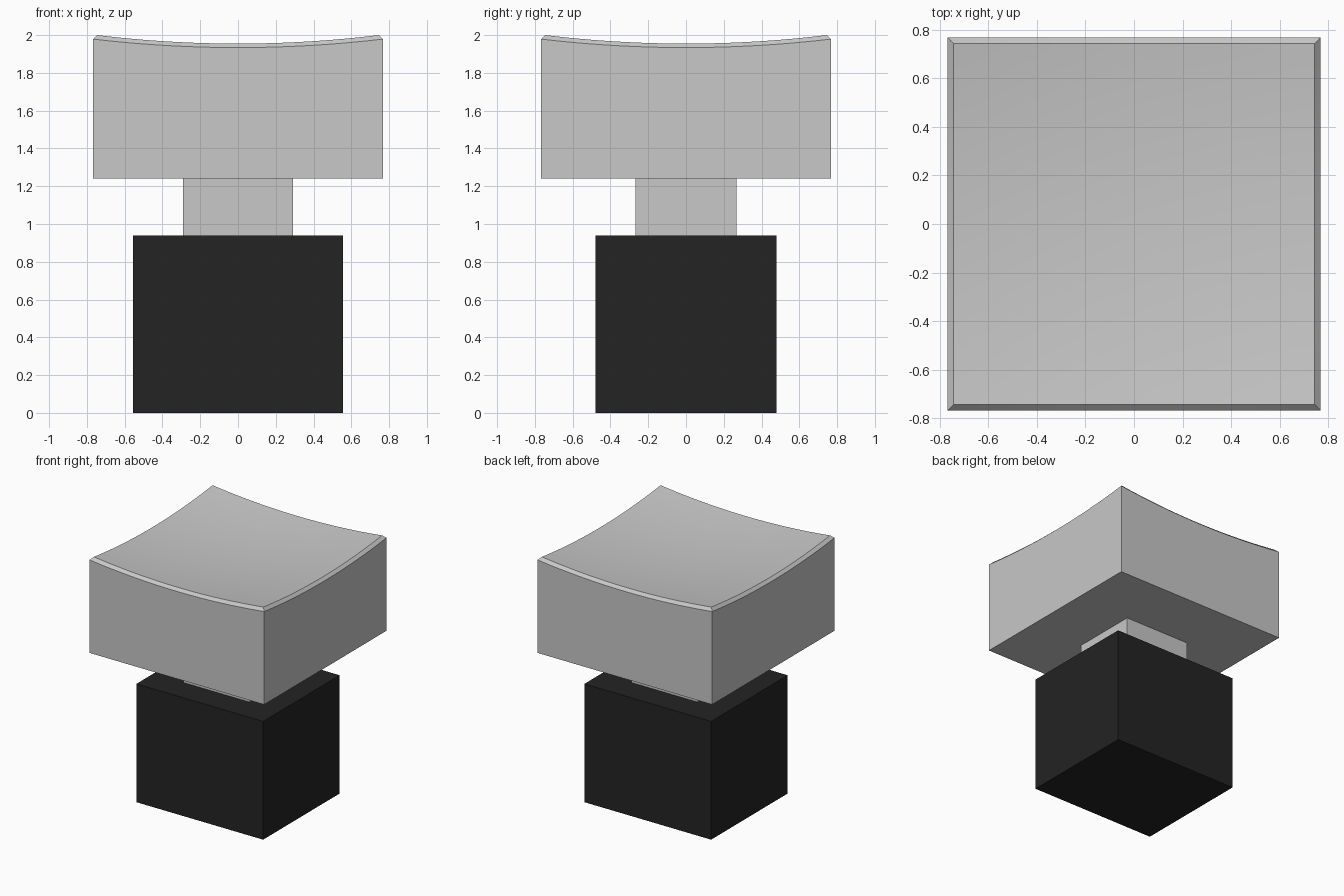
import bpy, bmesh, math

cube = bpy.data.objects.get("Cube")
if cube:
    bpy.data.objects.remove(cube, do_unlink=True)


def material(name, value):
    m = bpy.data.materials.new(name)
    m.use_nodes = True
    colour = (value, value, value, 1)
    m.diffuse_color = colour
    m.node_tree.nodes["Principled BSDF"].inputs["Base Color"].default_value = colour
    return m


grey = material("light grey", 0.58)
black = material("black", 0.017)


def add_object(name, bm, mat):
    bmesh.ops.recalc_face_normals(bm, faces=bm.faces)
    mesh = bpy.data.meshes.new(name)
    bm.to_mesh(mesh)
    bm.free()
    mesh.materials.append(mat)
    obj = bpy.data.objects.new(name, mesh)
    bpy.context.collection.objects.link(obj)
    return obj


def box(name, half_x, half_y, z0, z1, mat):
    bm = bmesh.new()
    bmesh.ops.create_cube(bm, size=1)
    for v in bm.verts:
        v.co = (v.co.x * 2 * half_x, v.co.y * 2 * half_y, z0 + (v.co.z + 0.5) * (z1 - z0))
    return add_object(name, bm, mat)


# Housing and stem
box("switch_housing", 0.557, 0.48, 0.0, 0.94, black)
box("stem", 0.29, 0.267, 0.94, 1.24, grey)

# Cap: dished top, chamfered rim, straight walls, flat underside
OUTER, INNER, BOTTOM = 0.768, 0.745, 1.24
bm = bmesh.new()
bmesh.ops.create_grid(bm, x_segments=24, y_segments=24, size=INNER)
for v in bm.verts:
    v.co.z = 1.91 + 0.045 * (v.co.x ** 2 + v.co.y ** 2) / INNER ** 2


def extrude_rim(edges):
    geom = bmesh.ops.extrude_edge_only(bm, edges=edges)["geom"]
    return ([g for g in geom if isinstance(g, bmesh.types.BMVert)],
            [g for g in geom if isinstance(g, bmesh.types.BMEdge)])


rim = [e for e in bm.edges if e.is_boundary]
verts, rim = extrude_rim(rim)
for v in verts:
    v.co.x *= OUTER / INNER
    v.co.y *= OUTER / INNER
    v.co.z -= 0.021
verts, rim = extrude_rim(rim)
for v in verts:
    v.co.z = BOTTOM
bmesh.ops.contextual_create(bm, geom=rim)
cap = add_object("cap", bm, grey)

bpy.ops.object.select_all(action="DESELECT")
cap.select_set(True)
bpy.context.view_layer.objects.active = cap
bpy.ops.object.shade_smooth_by_angle(angle=math.radians(20))
